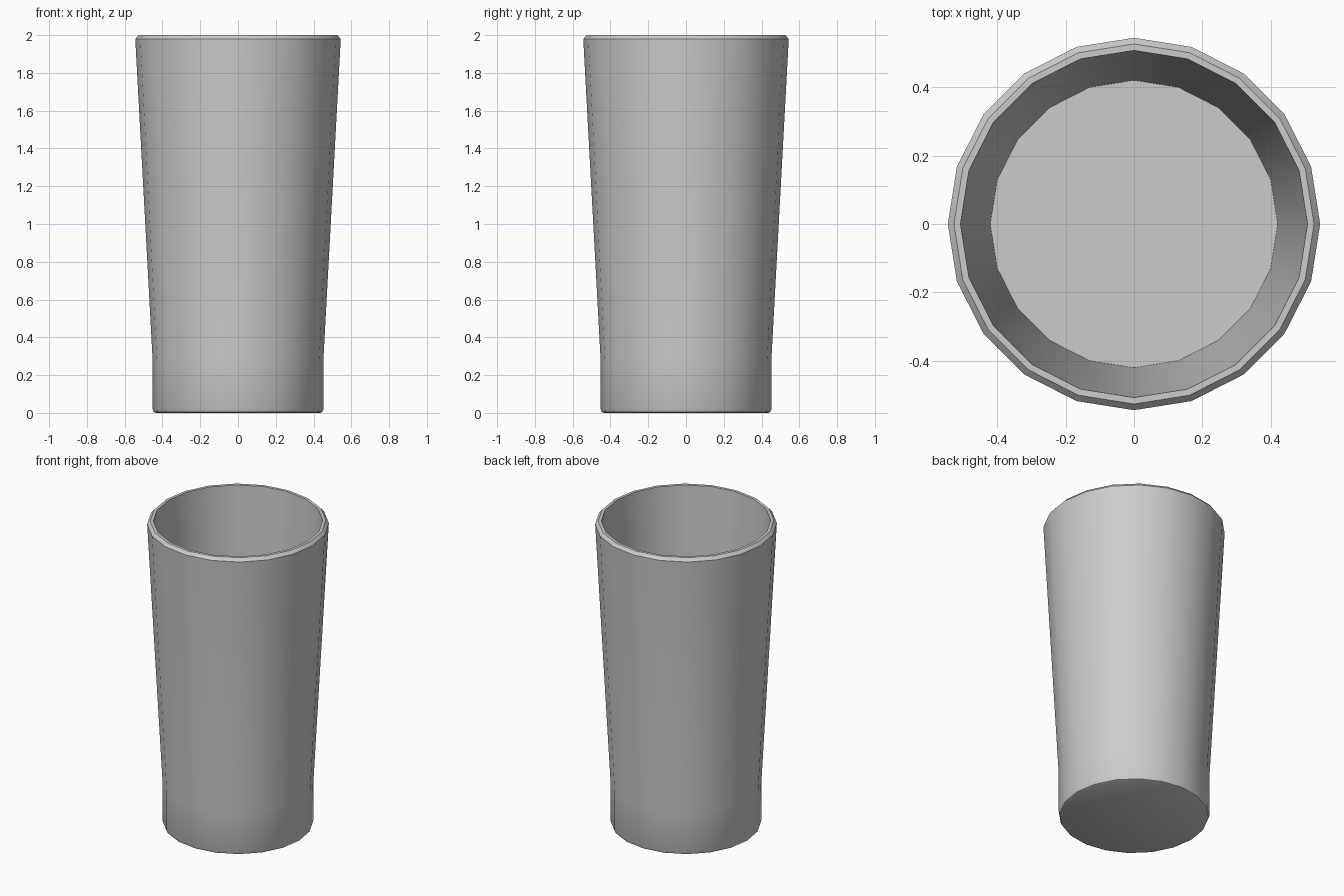
import bpy, bmesh, math

if "Cube" in bpy.data.objects:
    bpy.data.objects.remove(bpy.data.objects["Cube"])

SIDES = 20

# (radius, height) from the underside, up the outer wall, over the rim, down to the inner floor
profile = [(0.435, 0.0), (0.446, 0.005), (0.452, 0.02), (0.452, 0.28),
           (0.544, 1.98), (0.526, 2.0), (0.507, 2.0), (0.42, 0.28)]

bm = bmesh.new()
rings = []
for r, z in profile:
    rings.append([bm.verts.new((r * math.cos(2 * math.pi * i / SIDES),
                                r * math.sin(2 * math.pi * i / SIDES), z))
                  for i in range(SIDES)])

# Walls between neighbouring rings
for a, b in zip(rings, rings[1:]):
    for i in range(SIDES):
        j = (i + 1) % SIDES
        bm.faces.new((a[i], a[j], b[j], b[i]))

# Underside and inner floor
bm.faces.new(rings[0][::-1])
bm.faces.new(rings[-1])
bmesh.ops.recalc_face_normals(bm, faces=bm.faces)

mesh = bpy.data.meshes.new("tumbler")
bm.to_mesh(mesh)
bm.free()
tumbler = bpy.data.objects.new("tumbler", mesh)
bpy.context.collection.objects.link(tumbler)

# Smooth walls, crisp rim and floor edges
bpy.context.view_layer.objects.active = tumbler
tumbler.select_set(True)
bpy.ops.object.shade_smooth_by_angle(angle=math.radians(35))
